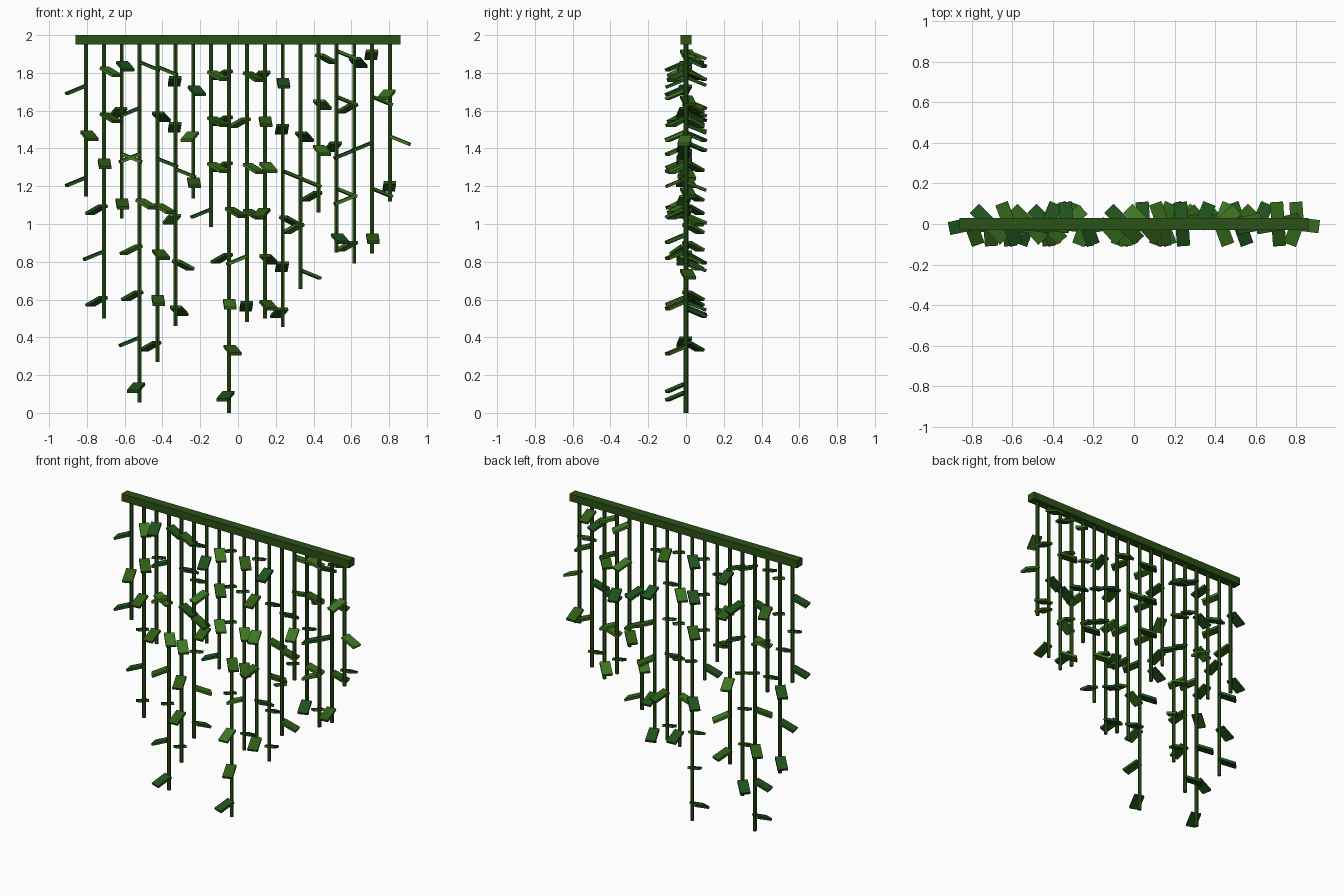
import bpy, bmesh, math, random
from mathutils import Matrix

if "Cube" in bpy.data.objects:
    bpy.data.objects.remove(bpy.data.objects["Cube"])

random.seed(4)


def material(name, rgb):
    m = bpy.data.materials.new(name)
    m.diffuse_color = (*rgb, 1)
    m.use_nodes = True
    m.node_tree.nodes["Principled BSDF"].inputs["Base Color"].default_value = m.diffuse_color
    return m


STEM = material("stem_green", (0.024, 0.085, 0.008))
LEAVES = [material("leaf_dark", (0.014, 0.085, 0.012)),
          material("leaf_mid", (0.028, 0.11, 0.008)),
          material("leaf_light", (0.048, 0.19, 0.016))]


def finish(bm, name, mats):
    me = bpy.data.meshes.new(name)
    bm.to_mesh(me)
    bm.free()
    for m in mats:
        me.materials.append(m)
    ob = bpy.data.objects.new(name, me)
    bpy.context.collection.objects.link(ob)


# Top rail
bm = bmesh.new()
bmesh.ops.create_cube(bm, size=1, matrix=Matrix.Translation((0, 0, 1.975))
                      @ Matrix.Diagonal((1.72, 0.06, 0.05, 1)))
finish(bm, "top_rail", [STEM])

# Each vine: bottom height, first leaf height, and one letter per leaf 0.243 apart.
# Letters give leaf direction (f front, b back, l left, r right;
# q/e front left/right, a/d back left/right; upper case leans to the side).
VINES = [
    (1.145, 1.715, "lel"),
    (0.50, 1.81, "EEfALA"),
    (1.03, 1.84, "earf"),
    (0.055, 1.84, "rLLEQALq"),
    (0.27, 1.815, "rdrEefA"),
    (0.46, 1.76, "bbraDd"),
    (1.135, 1.71, "eqf"),
    (0.985, 1.79, "EEEL"),
    (0.0, 1.795, "AAAEAfeq"),
    (0.48, 1.785, "EAEELb"),
    (0.50, 1.79, "afeqde"),
    (0.455, 1.75, "fbRDba"),
    (0.655, 1.71, ".dRAR"),
    (1.06, 1.88, "DdeA"),
    (0.85, 1.90, "RRaRe"),
    (0.79, 1.86, "dALLA"),
    (0.845, 1.90, "bRLRf"),
    (1.12, 1.69, "qrb"),
]
ANGLE = {"f": 274, "b": 94, "l": 192, "r": 353, "L": 190, "R": 12,
         "q": 250, "e": 290, "Q": 215, "E": 312,
         "a": 110, "d": 68, "A": 135, "D": 42}


def add_leaf(bm, x, z, heading, mat):
    # Flat slab hanging outward and down from the stem
    m = (Matrix.Translation((x, 0, z))
         @ Matrix.Rotation(math.radians(heading), 4, 'Z')
         @ Matrix.Translation((0.055, 0, 0))
         @ Matrix.Rotation(math.radians(22), 4, 'Y')
         @ Matrix.Diagonal((0.11, 0.065, 0.016, 1)))
    for v in bmesh.ops.create_cube(bm, size=1, matrix=m)["verts"]:
        for f in v.link_faces:
            f.material_index = mat


for i, (bottom, first, code) in enumerate(VINES):
    x = -0.805 + i * 1.61 / 17

    # Stem
    bm = bmesh.new()
    h = 1.96 - bottom
    bmesh.ops.create_cone(bm, cap_ends=True, segments=6, radius1=0.012,
                          radius2=0.012, depth=h,
                          matrix=Matrix.Translation((x, 0, bottom + h / 2)))
    finish(bm, f"vine_stem_{i + 1}", [STEM])

    # Leaves
    bm = bmesh.new()
    for k, c in enumerate(code):
        if c in ANGLE:
            add_leaf(bm, x, first - 0.005 - 0.243 * k, ANGLE[c], random.randrange(3))
    finish(bm, f"vine_leaves_{i + 1}", LEAVES)
